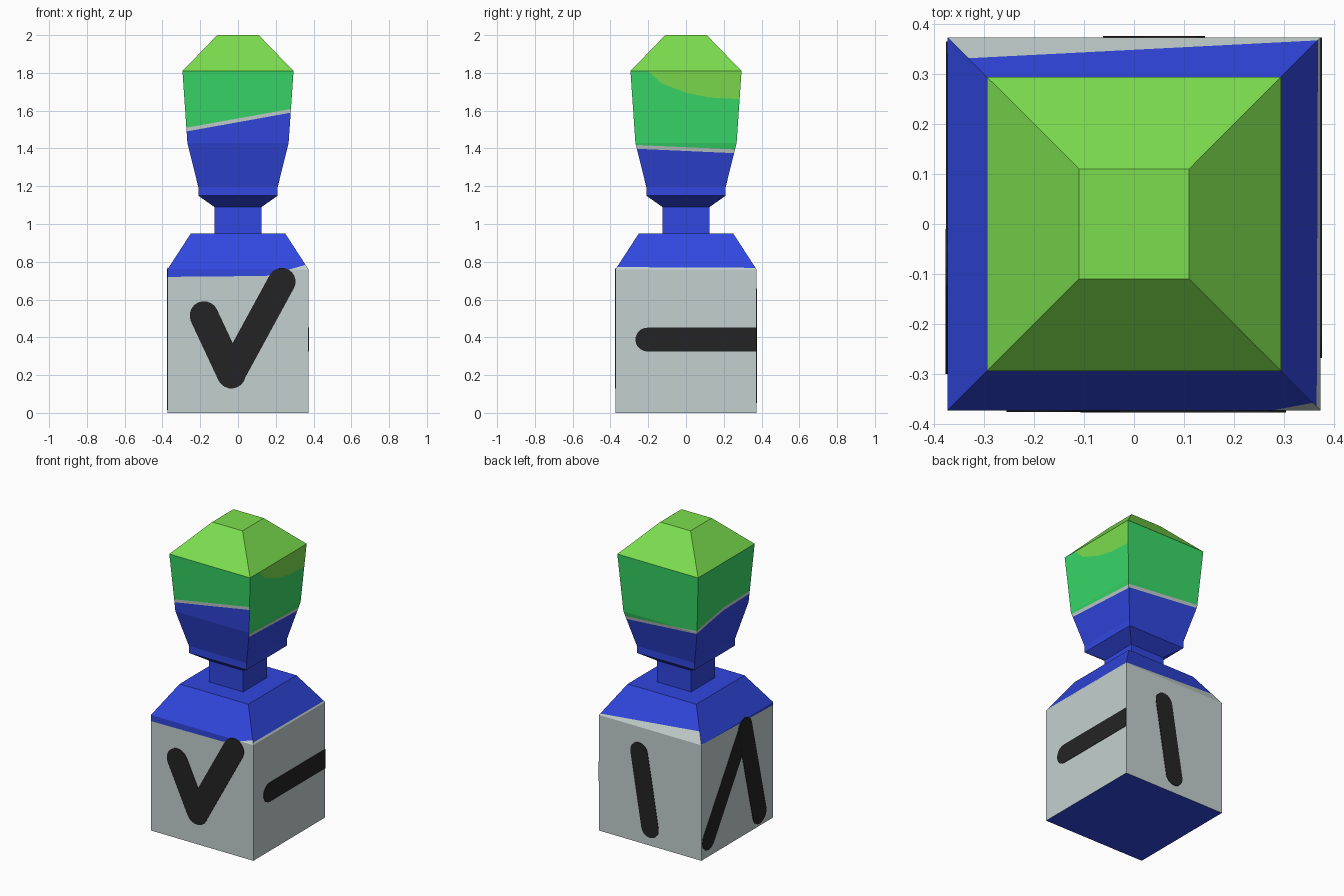
import bpy, bmesh, math
from mathutils import Vector

if "Cube" in bpy.data.objects:
    bpy.data.objects.remove(bpy.data.objects["Cube"])


def colour(name, rgb):
    m = bpy.data.materials.new(name)
    lin = [((c / 255 + 0.055) / 1.055) ** 2.4 for c in rgb]
    m.diffuse_color = (*lin, 1)
    m.use_nodes = True
    m.node_tree.nodes["Principled BSDF"].inputs["Base Color"].default_value = m.diffuse_color
    return m


BLUE, GREY, GREEN, LIME, BLACK = range(5)
MATS = [colour("blue", (49, 71, 224)), colour("pale_grey", (196, 209, 207)),
        colour("green", (56, 217, 104)), colour("lime", (124, 222, 78)),
        colour("black", (36, 36, 36))]

# Outward direction and in-plane axis of each side
SIDES = {"front": (Vector((0, -1, 0)), Vector((1, 0, 0))),
         "right": (Vector((1, 0, 0)), Vector((0, 1, 0))),
         "back": (Vector((0, 1, 0)), Vector((1, 0, 0))),
         "left": (Vector((-1, 0, 0)), Vector((0, 1, 0)))}

# Painted borders per side, as (sideways, height) points
BASE_LINES = {"front": [(-.38, .72), (.15, .725), (.24, .75), (.38, .79)],
              "right": [(-.38, .772), (.38, .768)],
              "back": [(-.38, .828), (.38, .768)],
              "left": [(-.38, .74), (.38, .762)]}
HEAD_LINES = {"front": [(-.3, 1.495), (.3, 1.603)],
              "right": [(-.3, 1.41), (.3, 1.383)],
              "back": [(-.3, 1.435), (.3, 1.385)],
              "left": [(-.3, 1.495), (0, 1.487), (.15, 1.46), (.3, 1.43)]}
PATCH = [(-.3, 1.90), (-.2, 1.81), (-.13, 1.745), (0, 1.695), (.12, 1.67), (.3, 1.66)]


def height_at(line, u):
    for (u0, z0), (u1, z1) in zip(line, line[1:]):
        if u <= u1:
            break
    return z0 + (z1 - z0) * (u - u0) / (u1 - u0)


def side_of(f):
    return max(SIDES, key=lambda s: f.normal.dot(SIDES[s][0]))


def cut(bm, side, point, normal):
    faces = [f for f in bm.faces if f.normal.dot(SIDES[side][0]) > 0.3]
    geom = set(faces)
    for f in faces:
        geom.update(f.edges)
        geom.update(f.verts)
    bmesh.ops.bisect_plane(bm, geom=list(geom), plane_co=point, plane_no=normal, dist=1e-5)
    bm.normal_update()


def cut_line(bm, side, line, shift=0):
    axis = SIDES[side][1]
    for u, _ in line[1:-1]:
        cut(bm, side, axis * u, axis)
    for (u0, z0), (u1, z1) in zip(line, line[1:]):
        n = axis * (z0 - z1) + Vector((0, 0, u1 - u0))
        cut(bm, side, axis * u0 + Vector((0, 0, z0 + shift)), n)


def finish(name, bm):
    me = bpy.data.meshes.new(name)
    for m in MATS:
        me.materials.append(m)
    bm.to_mesh(me)
    bm.free()
    bpy.context.collection.objects.link(bpy.data.objects.new(name, me))


def square_tower(name, profile, lines, paint):
    """Stack square rings (half width, height), cut along the lines, paint by rule."""
    bm = bmesh.new()
    rings = [[bm.verts.new((sx * w, sy * w, z)) for sx, sy in
              ((-1, -1), (1, -1), (1, 1), (-1, 1))] for w, z in profile]
    for a, b in zip(rings, rings[1:]):
        for i in range(4):
            j = (i + 1) % 4
            bm.faces.new((a[i], a[j], b[j], b[i]))
    bm.faces.new(rings[0][::-1])
    bm.faces.new(rings[-1])
    bm.normal_update()
    for side, line, shift in lines:
        cut_line(bm, side, line, shift)
    for f in bm.faces:
        side, c = side_of(f), f.calc_center_median()
        f.material_index = paint(f, side, c.dot(SIDES[side][1]), c.z)
    finish(name, bm)


def paint_base(f, side, u, z):
    if abs(f.normal.z) > 0.9:
        return BLUE
    return GREY if z < height_at(BASE_LINES[side], u) else BLUE


def paint_head(f, side, u, z):
    if z > 1.81 or (side == "right" and z > height_at(PATCH, u)):
        return LIME
    d = z - height_at(HEAD_LINES[side], u)
    if z < 1.25 or d < -.01:
        return BLUE
    return GREY if d < .01 else GREEN


# Base block with sloping shoulders, neck and head
square_tower("base_block", [(.373, 0), (.373, .76), (.25, .95)],
             [(s, l, 0) for s, l in BASE_LINES.items()], paint_base)
square_tower("neck", [(.125, .94), (.125, 1.09)], [], lambda *a: BLUE)
square_tower("head", [(.125, 1.09), (.21, 1.15), (.21, 1.195), (.268, 1.43),
                      (.294, 1.81), (.11, 2.0)],
             [(s, l, d) for s, l in HEAD_LINES.items() for d in (-.01, .01)]
             + [("right", PATCH, 0)], paint_head)


def stroke(name, side, a, b, r, thick=.003, square_end=False):
    """Thin round-ended plate from a to b on one side of the base."""
    out, axis = SIDES[side]
    ang = math.atan2(b[1] - a[1], b[0] - a[0])
    pts = []
    for c, start, flat in ((b, ang - math.pi / 2, square_end), (a, ang + math.pi / 2, False)):
        n = 1 if flat else 10
        for i in range(n + 1):
            t = start + math.pi * i / n
            pts.append((c[0] + r * math.cos(t), c[1] + r * math.sin(t)))
    bm = bmesh.new()
    f = bm.faces.new([bm.verts.new(out * .373 + axis * u + Vector((0, 0, z))) for u, z in pts])
    ext = bmesh.ops.extrude_face_region(bm, geom=[f])
    bmesh.ops.translate(bm, vec=out * thick,
                        verts=[v for v in ext["geom"] if isinstance(v, bmesh.types.BMVert)])
    bmesh.ops.recalc_face_normals(bm, faces=bm.faces)
    for f in bm.faces:
        f.material_index = BLACK
    finish(name, bm)


# Painted marks on the four base sides
stroke("front_mark_short", "front", (-.18, .515), (-.035, .205), .076)
stroke("front_mark_long", "front", (-.035, .205), (.232, .695), .073, .0035)
stroke("right_mark", "right", (-.205, .388), (.373, .388), .063, square_end=True)
stroke("back_mark", "back", (.08, .595), (0, .115), .063)
stroke("left_mark_long", "left", (-.08, .70), (.30, .11), .065)
stroke("left_mark_short", "left", (-.08, .70), (-.23, .085), .07, .0035)
